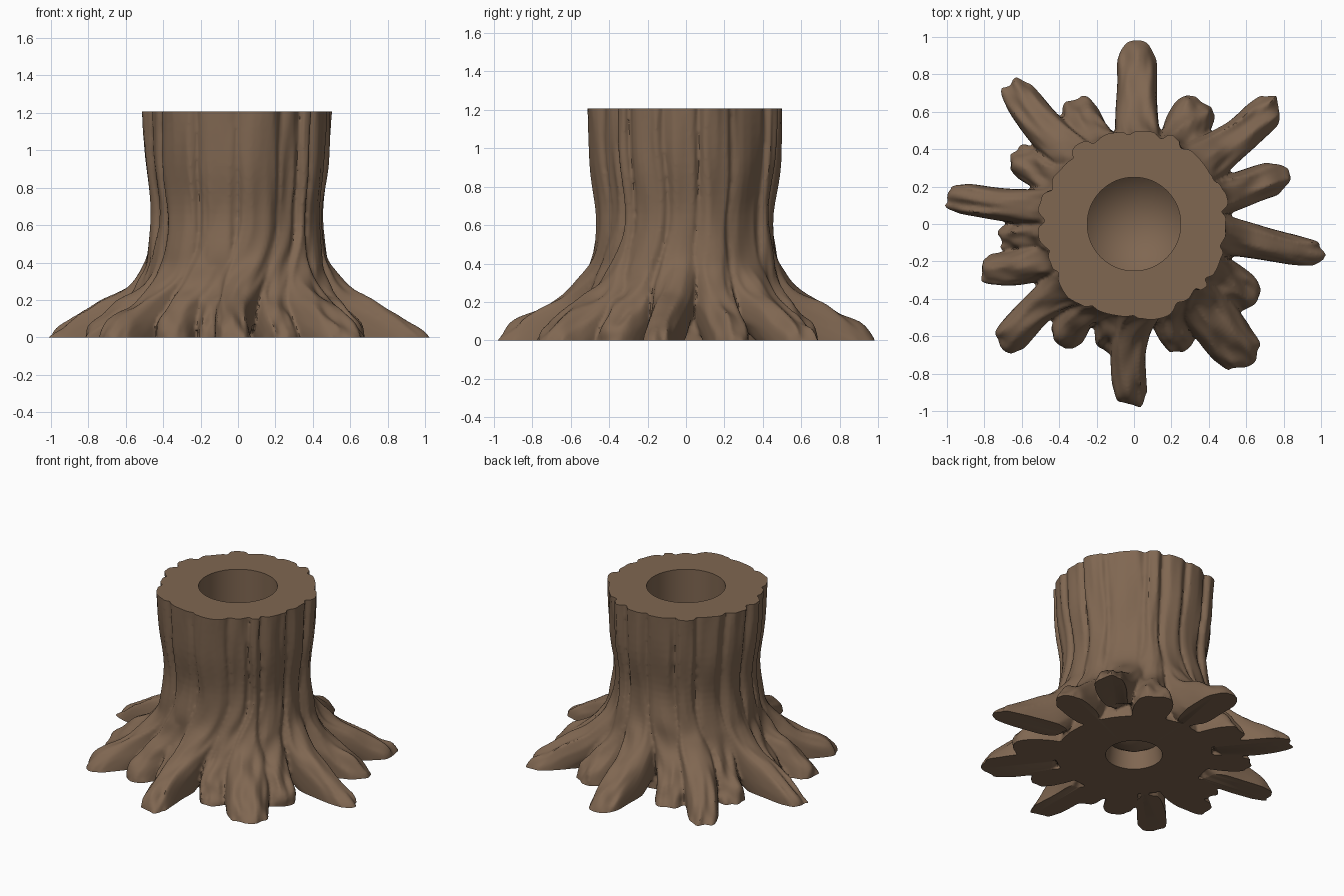
import bpy, bmesh, math
from mathutils import Vector, noise

if "Cube" in bpy.data.objects:
    bpy.data.objects.remove(bpy.data.objects["Cube"])

bark = bpy.data.materials.new("bark brown")
bark.diffuse_color = (0.215, 0.135, 0.083, 1)
bark.use_nodes = True
bark.node_tree.nodes["Principled BSDF"].inputs["Base Color"].default_value = bark.diffuse_color

# groove left, groove right (degrees), root angle, root reach, root half width
STRIPS = [
    (8, 28, 18, .87, .09), (28, 59, 41, 1.01, .105), (59, 72, 60, .76, .12),
    (72, 93, 88, .98, .105), (93, 117, 117, .74, .11), (117, 133, 132, 1.01, .10),
    (133, 157, 150, .75, .10), (157, 177, 171, 1.015, .085), (177, 195, 186, .72, .09),
    (195, 213, 199, .87, .09), (213, 242, 221, .98, .09), (242, 270, 239, .77, .10),
    (242, 270, 257, .70, .085), (270, 297, 268, .985, .09), (297, 314, 290, .73, .09),
    (314, 323, 310, .97, .135), (323, 346, 328, .79, .10), (346, 368, 352, 1.02, .085)]

# outer surface of a strip running into a full-length root: radius, height
PROFILE = [(.51, 1.35), (.505, 1.2), (.49, .92), (.46, .66), (.48, .46), (.53, .345),
           (.62, .255), (.74, .185), (.87, .115), (.955, .055), (1.0, -.015), (1.02, -.1)]


def smooth_path(pts, steps=5):
    """Catmull-Rom curve through the points."""
    p = [Vector(q) for q in pts]
    p = [2 * p[0] - p[1]] + p + [2 * p[-1] - p[-2]]
    out = []
    for i in range(1, len(p) - 2):
        a, b, c, d = p[i - 1:i + 3]
        for k in range(steps):
            t = k / steps
            out.append(.5 * (2 * b + (c - a) * t + (2 * a - 5 * b + 4 * c - d) * t * t
                             + (3 * b - a - 3 * c + d) * t ** 3))
    return out + [p[-2]]


def loft(bm, rings):
    """Skin a list of equal point rings and cap the ends."""
    vs = [[bm.verts.new(c) for c in r] for r in rings]
    n = len(vs[0])
    for a, b in zip(vs, vs[1:]):
        for j in range(n):
            bm.faces.new((a[j], a[(j + 1) % n], b[(j + 1) % n], b[j]))
    bm.faces.new(vs[0])
    bm.faces.new(vs[-1])


def lathe_rings(profile, n=64):
    return [[(r * math.cos(j * math.tau / n), r * math.sin(j * math.tau / n), z)
             for j in range(n)] for r, z in profile]


def make_object(name, bm):
    bmesh.ops.remove_doubles(bm, verts=bm.verts, dist=1e-5)
    bmesh.ops.recalc_face_normals(bm, faces=bm.faces)
    me = bpy.data.meshes.new(name)
    bm.to_mesh(me)
    bm.free()
    me.materials.append(bark)
    ob = bpy.data.objects.new(name, me)
    bpy.context.collection.objects.link(ob)
    return ob


def add_strip(bm, seed, g0, g1, root, reach, root_w):
    """One bark strip that runs down the trunk and out into a root."""
    top = math.radians((g0 + g1) / 2)
    trunk_w = .5 * math.radians(g1 - g0) / 2 - .008
    out = .014 * math.sin(seed * 2.4)                # strips stand out unevenly
    pts = smooth_path([(r if r < .48 else .48 + (r - .48) * (reach - .48) / .52
                        if z < .6 else r, z) for r, z in PROFILE])
    rings = []
    for i, p in enumerate(pts):
        tan = (pts[min(i + 1, len(pts) - 1)] - pts[max(i - 1, 0)]).normalized()
        nr, nz = -tan.y, tan.x                       # outward normal in (r, z)
        t = min(max((.62 - p.y) / .5, 0), 1)
        t = t * t * (3 - 2 * t)
        wob = noise.noise(Vector((seed * 3.7, p.y * 2.5, p.x * 2.5)))
        drift = .04 * noise.noise(Vector((math.cos(top), math.sin(top), p.y * 2)))
        ang = top + (math.radians(root) - top) * t + drift + .05 * wob * t
        w = trunk_w * (.46 + .04 * (1 - t)) / .5 * min(p.x, .55) / .47 * (1 - t) + root_w * t
        w *= 1 + .15 * wob * t + .2 * math.sin(math.pi * t)
        depth = .09 + (.02 if root == 41 else .05) * t
        rad = Vector((math.cos(ang), math.sin(ang), 0))
        side = Vector((-rad.y, rad.x, 0))
        ring = []
        for j in range(28):
            f = math.tau * j / 28
            c, s = math.cos(f), math.sin(f)
            e = .65 + .15 * t                        # boxy on the trunk, rounder at the root
            u = math.copysign(abs(c) ** e, c) * w
            v = math.copysign(abs(s) ** e, s) * depth - depth + out * (1 - t)
            v += (.016 + .02 * t) * noise.noise(Vector((seed * 5 + c * 2.2, s * 2.2, i * .13)))
            ring.append(rad * (p.x + nr * v) + side * u + Vector((0, 0, p.y + nz * v)))
        rings.append(ring)
    loft(bm, rings)


# Trunk core, bark strips and roots, fused into one skin
bm = bmesh.new()
loft(bm, lathe_rings([(.43, 1.35), (.425, .9), (.40, .65), (.41, .4), (.45, .2), (.49, .05), (.5, -.1)]))
for k, s in enumerate(STRIPS):
    add_strip(bm, k + 1, *s)
stump = make_object("tree_stump", bm)

# Envelope: flat top, flat base, pointed round well and a ring recess underneath
bm = bmesh.new()
E = 1e-6
loft(bm, lathe_rings([(E, .02), (.165, .12), (.18, 0), (1.5, 0), (1.5, 1.207), (.25, 1.207),
                      (.25, .32), (E, .08)]))
envelope = make_object("envelope_cutter", bm)
envelope.hide_render = True

m = stump.modifiers.new("fuse", 'REMESH')
m.mode = 'VOXEL'
m.voxel_size = .011
m = stump.modifiers.new("soften", 'SMOOTH')
m.factor = .4
m.iterations = 2
m = stump.modifiers.new("trim", 'BOOLEAN')
m.operation = 'INTERSECT'
m.solver = 'EXACT'
m.object = envelope

bpy.context.view_layer.update()
mesh = bpy.data.meshes.new_from_object(stump.evaluated_get(bpy.context.evaluated_depsgraph_get()))
stump.modifiers.clear()
stump.data = mesh
mesh.materials.clear()
mesh.materials.append(bark)
for poly in mesh.polygons:
    poly.material_index = 0
bpy.data.objects.remove(envelope)

bpy.ops.object.select_all(action='DESELECT')
stump.select_set(True)
bpy.context.view_layer.objects.active = stump
bpy.ops.object.shade_smooth_by_angle(angle=math.radians(40))
